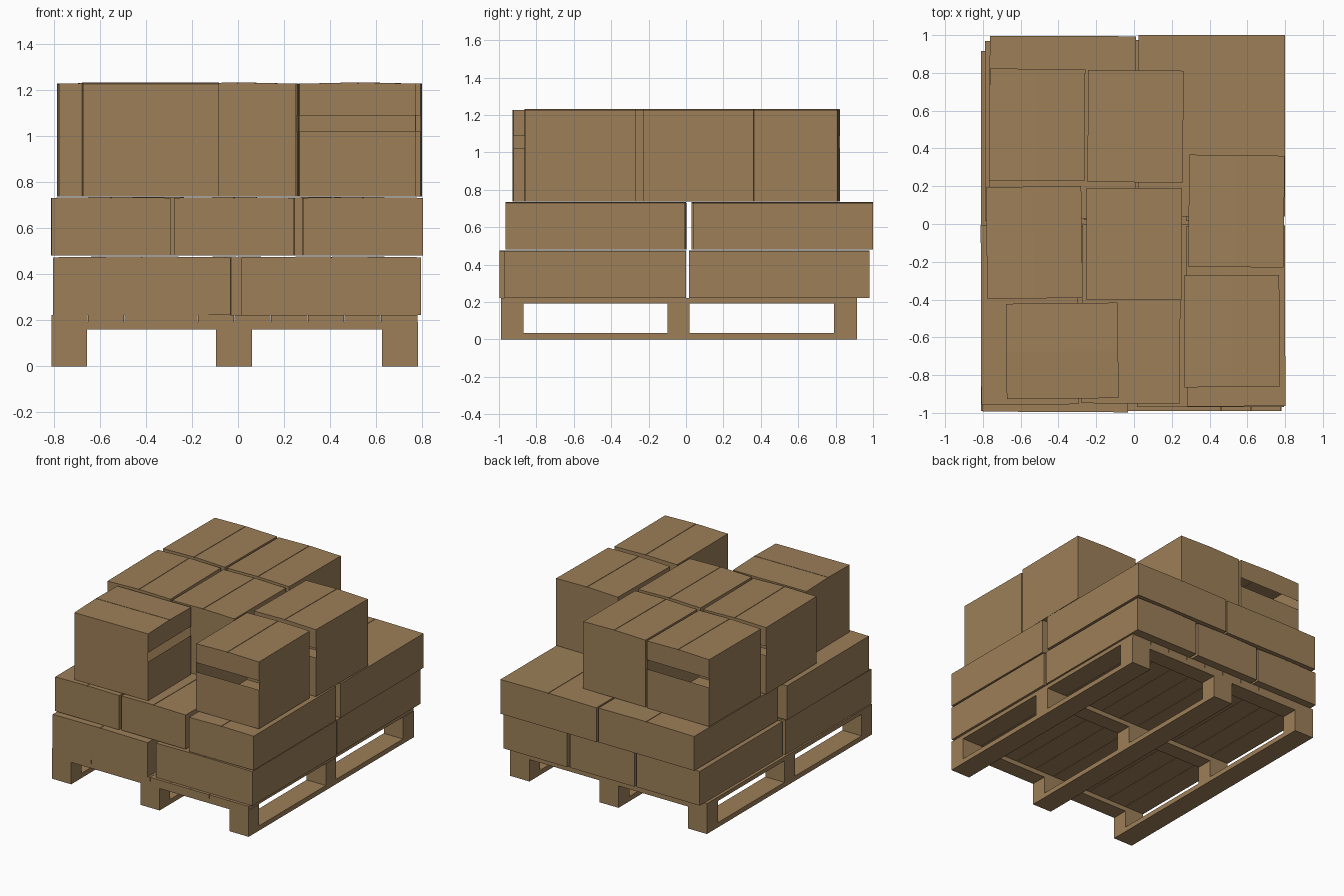
import bpy, bmesh, math

if "Cube" in bpy.data.objects:
    bpy.data.objects.remove(bpy.data.objects["Cube"])

mat = bpy.data.materials.new("kraft brown")
mat.diffuse_color = (0.335, 0.212, 0.098, 1)
mat.use_nodes = True
mat.node_tree.nodes["Principled BSDF"].inputs["Base Color"].default_value = mat.diffuse_color


def finish(name, bm):
    bmesh.ops.recalc_face_normals(bm, faces=bm.faces)
    me = bpy.data.meshes.new(name)
    bm.to_mesh(me)
    bm.free()
    me.materials.append(mat)
    ob = bpy.data.objects.new(name, me)
    bpy.context.collection.objects.link(ob)
    return ob


def block(name, x0, x1, y0, y1, z0, z1):
    """Plain wooden block given by its bounds."""
    bm = bmesh.new()
    bmesh.ops.create_cube(bm, size=1)
    for v in bm.verts:
        v.co = ((x0 + x1) / 2 + v.co.x * (x1 - x0),
                (y0 + y1) / 2 + v.co.y * (y1 - y0),
                (z0 + z1) / 2 + v.co.z * (z1 - z0))
    return finish(name, bm)


def carton(name, cx, cy, z, width, length, h, turn=0, crown=0.004, slot=False):
    """Carton with a flap seam along its length; slot leaves an open
    band in its local -y end, showing the hollow inside."""
    w, l, g = width / 2, length / 2, 0.002
    s0, s1 = h * 0.575, h * 0.71
    prof = [(-w, 0), (w, 0), (w, s0), (w, s1), (w, h - crown),
            (g, h), (g, h - 0.005), (-g, h - 0.005), (-g, h),
            (-w, h - crown), (-w, s1), (-w, s0)]
    bm = bmesh.new()
    a = [bm.verts.new((x, -l, zz)) for x, zz in prof]
    b = [bm.verts.new((x, l, zz)) for x, zz in prof]
    n = len(prof)
    for i in range(n):
        j = (i + 1) % n
        bm.faces.new((a[i], a[j], b[j], b[i]))
    bm.faces.new(b[::-1])
    if slot:
        bm.faces.new((a[0], a[1], a[2], a[11]))
        bm.faces.new(a[3:11])
    else:
        bm.faces.new(a)
    ob = finish(name, bm)
    ob.location = (cx, cy, z)
    ob.rotation_euler.z = math.radians(turn)
    return ob


# Pallet: runners, blocks, cross boards and deck boards
xs = [(-0.81, -0.655), (-0.095, 0.06), (0.625, 0.78)]
ys = [(-0.99, -0.87), (-0.10, 0.02), (0.79, 0.915)]
for i, (x0, x1) in enumerate(xs):
    block(f"pallet_runner_{i}", x0, x1, -0.99, 0.915, 0, 0.035)
    for j, (y0, y1) in enumerate(ys):
        block(f"pallet_block_{i}_{j}", x0, x1, y0, y1, 0.035, 0.16)
for j, (y0, y1) in enumerate(ys):
    block(f"pallet_cross_board_{j}", -0.81, 0.78, y0, y1, 0.16, 0.193)
for i in range(10):
    x0 = -0.81 + i * 0.159
    block(f"pallet_deck_board_{i}", x0, x0 + 0.157, -0.99, 0.915, 0.193, 0.222)

# Two layers of flat cartons: x0, x1, y0, y1, turn
lower = [(-0.80, -0.03, -0.995, -0.01, -0.3), (0.015, 0.795, -0.97, 0.0, 0),
         (-0.79, -0.28, 0.015, 0.97, 0), (-0.265, 0.255, 0.02, 0.975, 0),
         (0.275, 0.79, 0.015, 0.98, 0)]
middle = [(-0.81, -0.295, -0.955, -0.005, 0.2), (-0.275, 0.245, -0.95, 0.0, -0.3),
          (0.28, 0.80, -0.965, -0.01, 0.2), (-0.765, 0.01, 0.03, 0.995, -0.2),
          (0.025, 0.80, 0.04, 1.0, 0)]
for layer, boxes, z in (("lower", lower, 0.223), ("middle", middle, 0.481)):
    for i, (x0, x1, y0, y1, t) in enumerate(boxes):
        carton(f"{layer}_carton_{i}", (x0 + x1) / 2, (y0 + y1) / 2, z,
               x1 - x0, y1 - y0, 0.254, t)

# Top layer of tall cartons: centre x, centre y, turn (open band faces local -y)
top = [(-0.513, 0.525, 179.5), (0.008, 0.517, -0.4), (-0.528, -0.098, 180.8),
       (0.0, -0.105, 179.8), (0.542, 0.068, -0.7), (0.518, -0.567, 0.4),
       (-0.38, -0.672, 90.6)]
for i, (x, y, t) in enumerate(top):
    carton(f"tall_carton_{i}", x, y, 0.737, 0.505, 0.592, 0.495, t, 0.006, True)
